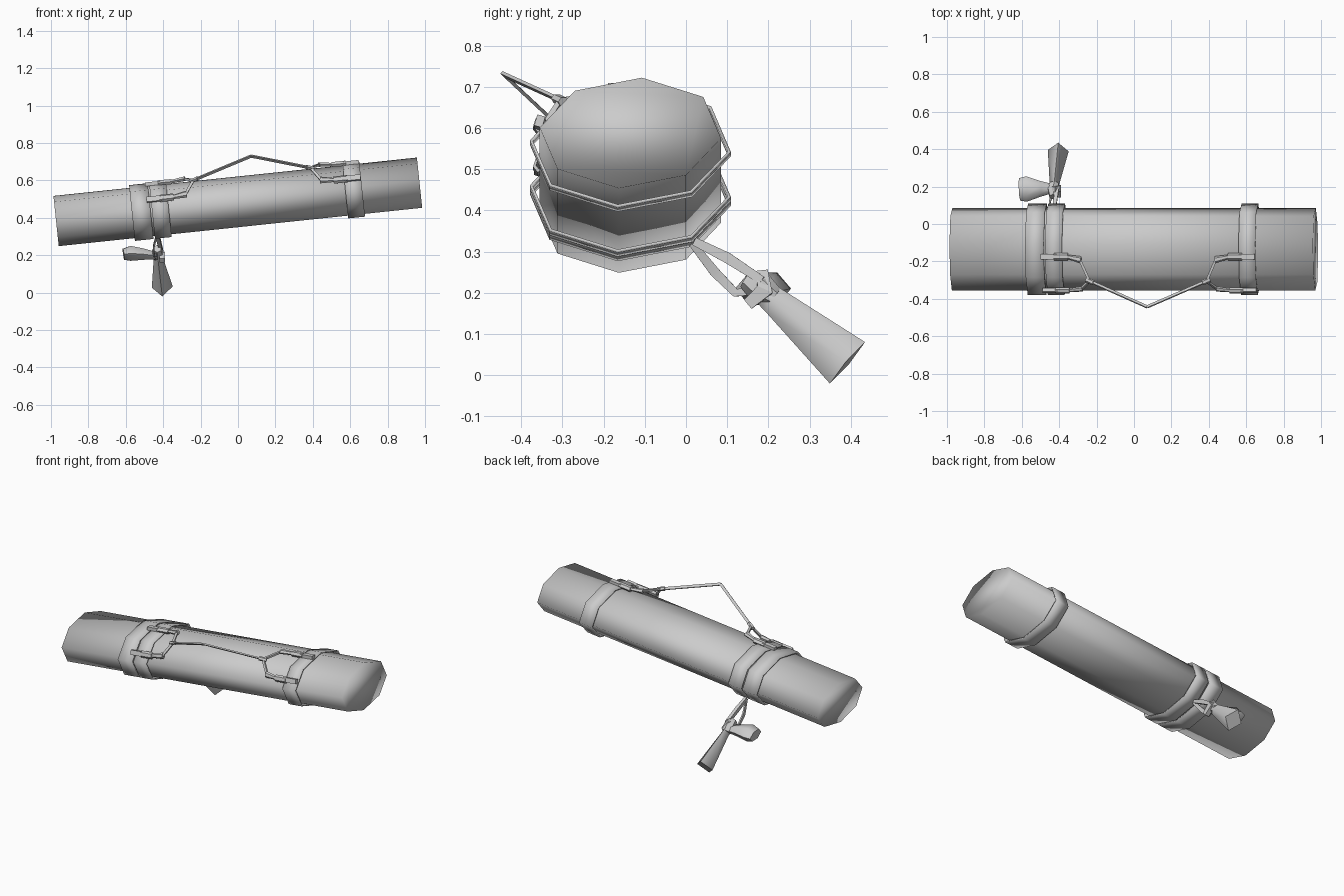
import bpy, bmesh, math
from mathutils import Vector, Matrix

old = bpy.data.objects.get("Cube")
if old:
    bpy.data.objects.remove(old)

mat = bpy.data.materials.new("plain grey")
mat.use_nodes = True
GREY = (0.6, 0.6, 0.6, 1)
mat.diffuse_color = GREY
mat.node_tree.nodes["Principled BSDF"].inputs["Base Color"].default_value = GREY

# Roll frame: local x runs along the tilted roll
TILT = math.atan(0.1055)
FRAME = Matrix.Translation((0, -0.135, 0.4855)) @ Matrix.Rotation(-TILT, 4, 'Y')


def loft(name, rings, smooth_angle=30, capped=True, sharp_corner=None):
    """Skin a list of equal-sized rings into one object."""
    bm = bmesh.new()
    loops = [[bm.verts.new(p) for p in ring] for ring in rings]
    n = len(loops[0])
    for a, b in zip(loops, loops[1:]):
        for i in range(n):
            j = (i + 1) % n
            bm.faces.new((a[i], a[j], b[j], b[i]))
    if capped:
        bm.faces.new(loops[0])
        bm.faces.new(loops[-1])
    bmesh.ops.recalc_face_normals(bm, faces=bm.faces)
    for f in bm.faces:
        f.smooth = True
    for e in bm.edges:
        if len(e.link_faces) == 2 and e.calc_face_angle() > math.radians(smooth_angle):
            e.smooth = False
    if sharp_corner is not None:
        for a, b in zip(loops, loops[1:]):
            bm.edges.get((a[sharp_corner], b[sharp_corner])).smooth = False
    mesh = bpy.data.meshes.new(name)
    bm.to_mesh(mesh)
    bm.free()
    mesh.materials.append(mat)
    ob = bpy.data.objects.new(name, mesh)
    bpy.context.collection.objects.link(ob)
    return ob


def tube(name, pts, sizes, up=(0, 0, 1), sides=4, box=True, smooth_angle=30):
    """Sweep a flat or round section; sizes are half (width, height) at each point."""
    pts = [Vector(p) for p in pts]
    if len(sizes) == 1:
        sizes = list(sizes) * len(pts)
    phase, grow = (math.pi / 4, math.sqrt(2)) if box else (0, 1)
    rings = []
    for i, p in enumerate(pts):
        tan = (pts[min(i + 1, len(pts) - 1)] - pts[max(i - 1, 0)]).normalized()
        side = tan.cross(Vector(up)).normalized()
        top = side.cross(tan)
        w, h = sizes[i]
        ring = []
        for k in range(sides):
            a = phase + math.tau * k / sides
            ring.append(p + side * w * grow * math.cos(a) + top * h * grow * math.sin(a))
        rings.append(ring)
    return loft(name, rings, smooth_angle)


# Rolled body: a lopsided octagon, point symmetric about its axis
half = [(-0.22, 0.013), (-0.135, 0.103), (0.028, 0.135), (0.177, 0.088)]
section = half + [(-y, -z) for y, z in half]


def section_ring(t, scale=1.0):
    return [FRAME @ Vector((t, y * scale, z * scale)) for y, z in section]


loft("rolled_body", [section_ring(-0.978), section_ring(0.976)], 180, True, 1)

# Thin straps around the roll
for name, t, w in (("outer_strap", -0.52, 0.05), ("right_strap", -0.417, 0.045),
                   ("left_strap", 0.622, 0.045)):
    strap = loft(name, [section_ring(t - w, 1.11), section_ring(t + w, 1.11)], 30, False)
    mod = strap.modifiers.new("thickness", 'SOLIDIFY')
    mod.thickness = 0.008
    mod.offset = -1


# Fastenings: built on the right, mirrored to the left
def local(t, y, z, mirrored):
    return FRAME @ Vector((0.18 - t if mirrored else t, y + 0.135, z))


for mirrored, tag in ((False, "right"), (True, "left")):
    tie = local(-0.225, -0.305, 0.14, mirrored)
    for level, y, z, y_end, up in (("upper", -0.175, 0.145, -0.192, (0, 0, 1)),
                                   ("lower", -0.355, 0.062, -0.347, (0, -1, 0.3))):
        def at(t, f=0.0, lift=0.0):
            return local(t, y + (y_end - y) * f, z + lift, mirrored)
        tube(f"{tag}_{level}_peg", [at(-0.485), at(-0.4)], [(0.014, 0.01)], up)
        tube(f"{tag}_{level}_sleeve", [at(-0.415), at(-0.34)], [(0.02, 0.016)], up, 6, False)
        tube(f"{tag}_{level}_tail", [at(-0.345), at(-0.27, 1, 0.008)],
             [(0.011, 0.01), (0.019, 0.014)], up, 6, False)
        tube(f"{tag}_{level}_cord", [at(-0.275, 1, 0.008), tie], [(0.007, 0.006)], up)
    apex = Vector((0.07, -0.443, 0.73))
    along = (apex - tie).normalized()
    tube(f"{tag}_tie", [tie - along * 0.02, tie + along * 0.025], [(0.014, 0.012)],
         (0, 0, 1), 6, False)
    tube(f"{tag}_carry_cord", [tie, apex], [(0.008, 0.004)], (0, 0.7, 0.7))

# Hanging ribbon loop under the back
tube("upper_ribbon", [(-0.43, 0.02, 0.325), (-0.425, 0.1, 0.285), (-0.412, 0.185, 0.23)],
     [(0.01, 0.008), (0.013, 0.01), (0.01, 0.01)], (1, 0, 0))
tube("lower_ribbon", [(-0.43, 0.015, 0.32), (-0.45, 0.07, 0.25), (-0.45, 0.12, 0.2),
                      (-0.435, 0.17, 0.205)],
     [(0.009, 0.004), (0.012, 0.004), (0.01, 0.005), (0.01, 0.008)], (1, 0, 0))

# Knot and its two flared tails
tube("knot", [(-0.432, 0.145, 0.235), (-0.43, 0.18, 0.212), (-0.428, 0.215, 0.188)],
     [(0.024, 0.022), (0.038, 0.034), (0.026, 0.026)], (1, 0, 0), 6, False)
tube("knot_band", [(-0.405, 0.15, 0.172), (-0.405, 0.19, 0.205), (-0.43, 0.185, 0.25)],
     [(0.014, 0.014), (0.02, 0.014), (0.014, 0.01)], (1, 0, 0))
tube("long_tail", [(-0.43, 0.175, 0.213), (-0.425, 0.215, 0.18), (-0.405, 0.392, 0.03)],
     [(0.028, 0.022), (0.034, 0.026), (0.066, 0.056)], (1, 0, 0), 4, False, 95)
tube("short_tail", [(-0.42, 0.19, 0.195), (-0.5, 0.188, 0.205), (-0.575, 0.187, 0.21),
                    (-0.612, 0.185, 0.205)],
     [(0.02, 0.018), (0.042, 0.034), (0.068, 0.046), (0.06, 0.034)], (0, 0, 1), 6, False, 65)
